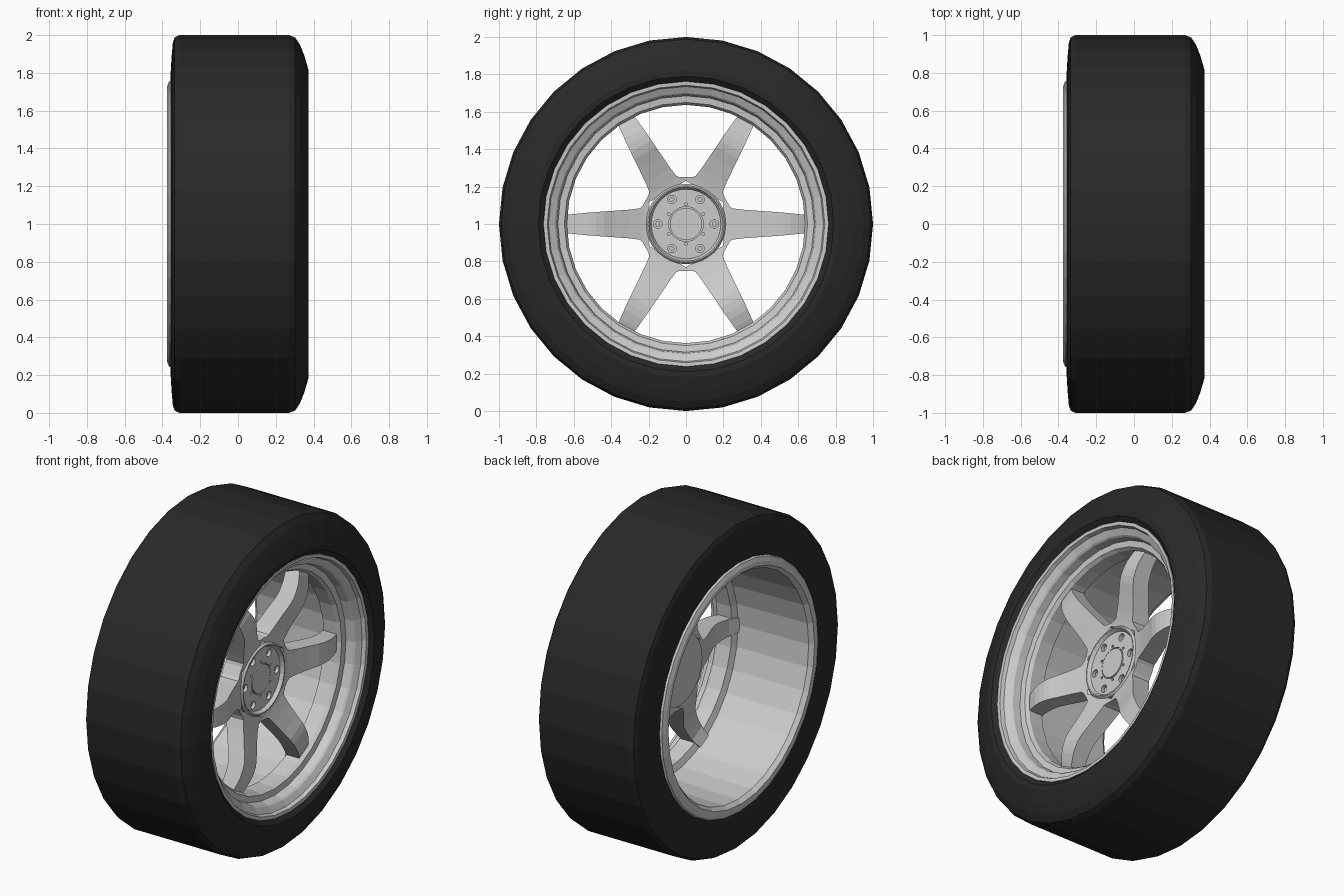
import bpy, bmesh
from math import cos, sin, pi, radians

if "Cube" in bpy.data.objects:
    bpy.data.objects.remove(bpy.data.objects["Cube"])

SEG = 32          # sides of the round parts
CZ = 1.0          # axle height; the axle runs along x


def finish(name, bm, mat=None):
    bmesh.ops.remove_doubles(bm, verts=bm.verts, dist=1e-5)
    bmesh.ops.recalc_face_normals(bm, faces=bm.faces)
    me = bpy.data.meshes.new(name)
    bm.to_mesh(me)
    bm.free()
    ob = bpy.data.objects.new(name, me)
    bpy.context.collection.objects.link(ob)
    if mat:
        me.materials.append(mat)
    return ob


def polar(x, r, a, y0=0.0, z0=0.0):
    return (x, y0 + r * cos(a), CZ + z0 + r * sin(a))


def lathe(name, profile, mat=None, closed=True, seg=SEG):
    """Revolve an (x, radius) profile round the axle."""
    bm = bmesh.new()
    rings = [[bm.verts.new(polar(x, r, 2 * pi * i / seg)) for i in range(seg)]
             for x, r in profile]
    n = len(rings)
    for k in range(n if closed else n - 1):
        p, q = rings[k], rings[(k + 1) % n]
        for i in range(seg):
            j = (i + 1) % seg
            bm.faces.new((p[i], p[j], q[j], q[i]))
    return finish(name, bm, mat)


def pegs(bm, x0, x1, radius, circle_r, count, start, seg=14):
    """A circle of small cylinders along x."""
    for c in range(count):
        a = start + 2 * pi * c / count
        y, z = circle_r * cos(a), circle_r * sin(a)
        lo, hi = [[bm.verts.new(polar(x, radius, 2 * pi * i / seg, y, z))
                   for i in range(seg)] for x in (x0, x1)]
        bm.faces.new(lo)
        bm.faces.new(hi)
        for i in range(seg):
            j = (i + 1) % seg
            bm.faces.new((lo[i], lo[j], hi[j], hi[i]))


rubber = bpy.data.materials.new("rubber")
rubber.diffuse_color = (0.022, 0.022, 0.022, 1)
rubber.use_nodes = True
rubber.node_tree.nodes["Principled BSDF"].inputs["Base Color"].default_value = rubber.diffuse_color

# Tyre: flat tread, rounded outer shoulder, tighter inner shoulder
lathe("tyre", [(-.34, .72), (-.358, .775), (-.352, .88), (-.345, .96), (-.335, .988), (-.31, 1),
               (.27, 1), (.302, .988), (.328, .95), (.35, .895), (.372, .82), (.37, .79),
               (.345, .762), (.30, .72)], rubber)

# Rim: back lip, open barrel, inner ring for the spokes, stepped front lip
lathe("rim", [(-.345, .765), (-.365, .755), (-.375, .73), (-.375, .705), (-.35, .685),
              (.12, .675), (.135, .637), (.225, .637), (.245, .65), (.25, .685),
              (.295, .692), (.305, .70), (.325, .735), (.348, .742), (.35, .762),
              (.30, .765), (.27, .735), (-.30, .735)])

# Spokes: (distance from axle, half width, front x, back x)
STATIONS = [(.200, .1155, .165, .05), (.2165, .125, .168, .052), (.2315, .099, .171, .055),
            (.247, .084, .175, .058), (.30, .077, .190, .075), (.38, .071, .217, .105),
            (.44, .067, .240, .130), (.48, .064, .249, .142), (.52, .061, .250, .146),
            (.56, .057, .246, .145), (.61, .052, .232, .138), (.675, .045, .206, .110)]
bm = bmesh.new()
for s in range(6):
    a = radians(60 * s)
    rings = []
    for r, w, xf, xb in STATIONS:
        ring = []
        for x, t in ((xf, -w), (xf, w), (xb, w), (xb, -w)):
            ring.append(bm.verts.new((x, r * cos(a) - t * sin(a), CZ + r * sin(a) + t * cos(a))))
        rings.append(ring)
    for k, (p, q) in enumerate(zip(rings, rings[1:])):
        for i in range(4):
            if k == 0 and i in (1, 3):      # shared wall between neighbouring spokes
                continue
            j = (i + 1) % 4
            bm.faces.new((p[i], p[j], q[j], q[i]))
    bm.faces.new(rings[-1])
spokes = finish("spokes", bm)

# Hub: raised collar, chamfer, recessed face with a groove round the cap
hub = lathe("hub", [(.04, 0), (.04, .215), (.165, .215), (.176, .205), (.176, .198), (.155, .186),
                    (.155, .092), (.145, .092), (.145, .086), (.158, .086), (.158, 0)],
            closed=False)

# Lug holes and small bolt holes cut into the hub face
bm = bmesh.new()
pegs(bm, .125, .20, .023, .151, 6, 0)
pegs(bm, .145, .20, .008, .106, 6, radians(30), 8)
cutter = finish("hole_cutter", bm)
cutter.hide_render = True
mod = hub.modifiers.new("holes", 'BOOLEAN')
mod.operation = 'DIFFERENCE'
mod.solver = 'EXACT'
mod.object = cutter
bpy.context.view_layer.objects.active = hub
bpy.ops.object.modifier_apply(modifier="holes")
bpy.data.objects.remove(cutter)

# Lug nuts sitting down in their holes
bm = bmesh.new()
pegs(bm, .12, .142, .014, .151, 6, 0, 6)
finish("lug_nuts", bm)
